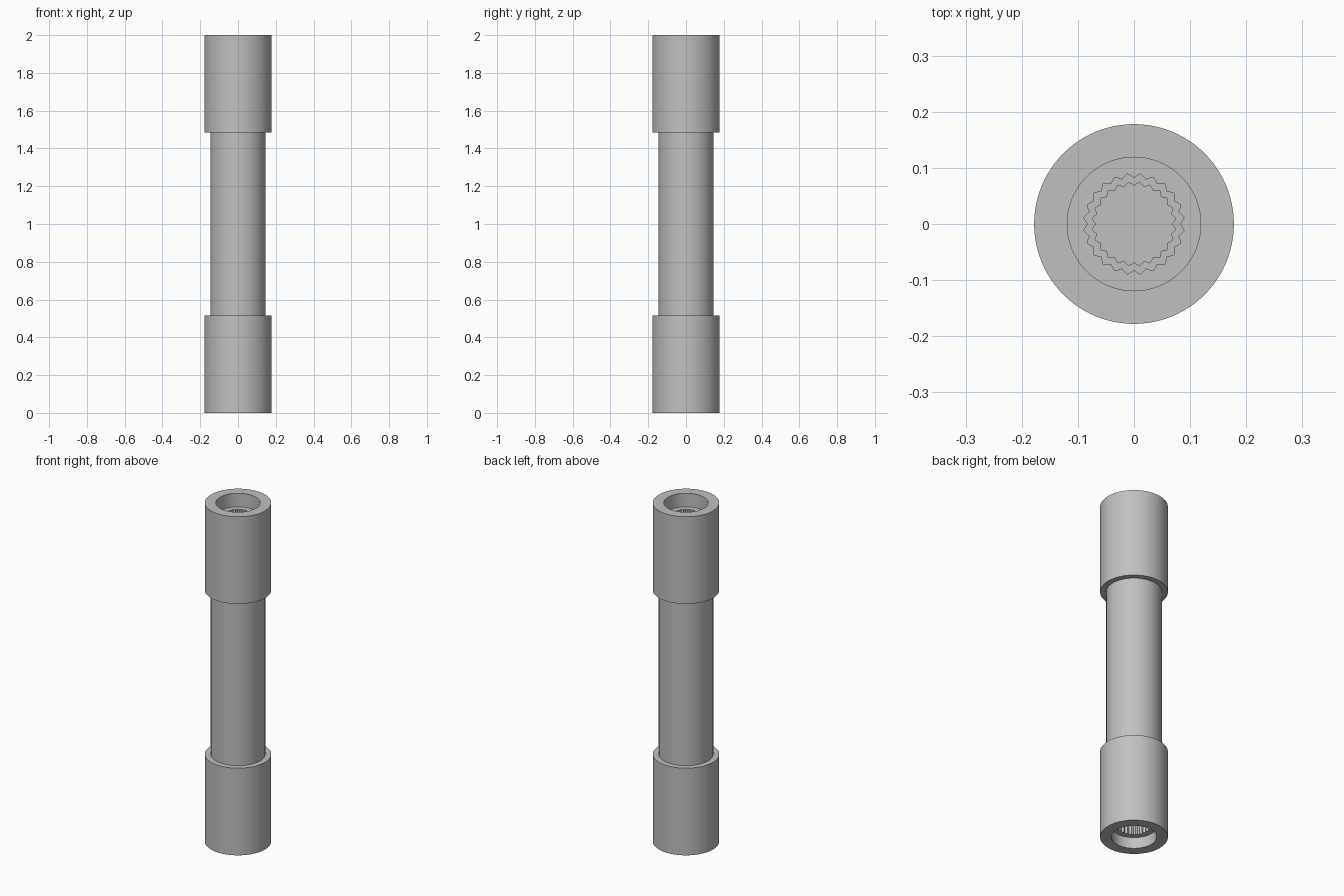
import bpy, bmesh, math

cube = bpy.data.objects.get("Cube")
if cube:
    bpy.data.objects.remove(cube, do_unlink=True)

TEETH = 24
SEGMENTS = TEETH * 4
COLLAR_R, SHAFT_R, BORE_R = 0.178, 0.146, 0.119
COLLAR_LEN = 0.515

steel = bpy.data.materials.new("grey steel")
steel.use_nodes = True
grey = (0.53, 0.53, 0.53, 1)
steel.diffuse_color = grey
steel.node_tree.nodes["Principled BSDF"].inputs["Base Color"].default_value = grey


def lathe(name, rings, closed_end=False):
    """Skin rings of (radius, height, tooth depth); teeth point inward."""
    bm = bmesh.new()
    loops = []
    for radius, z, depth in rings:
        loop = []
        for i in range(SEGMENTS):
            a = math.tau * i / SEGMENTS
            tooth = abs(i % 4 - 2) / 2
            r = radius - depth * tooth
            loop.append(bm.verts.new((r * math.cos(a), r * math.sin(a), z)))
        loops.append(loop)
    for lower, upper in zip(loops, loops[1:]):
        for i in range(SEGMENTS):
            j = (i + 1) % SEGMENTS
            bm.faces.new((lower[i], lower[j], upper[j], upper[i]))
    if closed_end:
        bm.faces.new(loops[-1])
    mesh = bpy.data.meshes.new(name)
    bm.to_mesh(mesh)
    bm.free()
    mesh.materials.append(steel)
    obj = bpy.data.objects.new(name, mesh)
    bpy.context.collection.objects.link(obj)
    bpy.ops.object.select_all(action='DESELECT')
    obj.select_set(True)
    bpy.context.view_layer.objects.active = obj
    bpy.ops.object.shade_smooth_by_angle(angle=math.radians(30))
    return obj


def collar(name, end, direction, bore_depth):
    """Thick sleeve with a round bore, then a stepped splined socket."""
    profile = [
        (SHAFT_R, COLLAR_LEN, 0), (COLLAR_R, COLLAR_LEN, 0),
        (COLLAR_R, 0, 0), (BORE_R, 0, 0), (BORE_R, bore_depth, 0),
        (0.09, bore_depth, 0.008), (0.09, 0.4, 0.008),
        (0.075, 0.4, 0.007), (0.075, 0.48, 0.007),
    ]
    rings = [(r, end + direction * d, t) for r, d, t in profile]
    obj = lathe(name, rings, closed_end=True)
    bm = bmesh.new()
    bm.from_mesh(obj.data)
    # Turn every face of the sleeve the same way as its outer wall
    bmesh.ops.recalc_face_normals(bm, faces=bm.faces)
    wall = max(bm.faces, key=lambda f: f.calc_center_median().xy.length)
    if wall.normal.xy.dot(wall.calc_center_median().xy) < 0:
        bmesh.ops.reverse_faces(bm, faces=bm.faces)
    bm.to_mesh(obj.data)
    bm.free()


# Central shaft between the collars
lathe("shaft", [(SHAFT_R, COLLAR_LEN, 0), (SHAFT_R, 2 - COLLAR_LEN, 0)])

# Socketed collars at both ends
collar("bottom_collar", 0, 1, 0.065)
collar("top_collar", 2, -1, 0.08)
